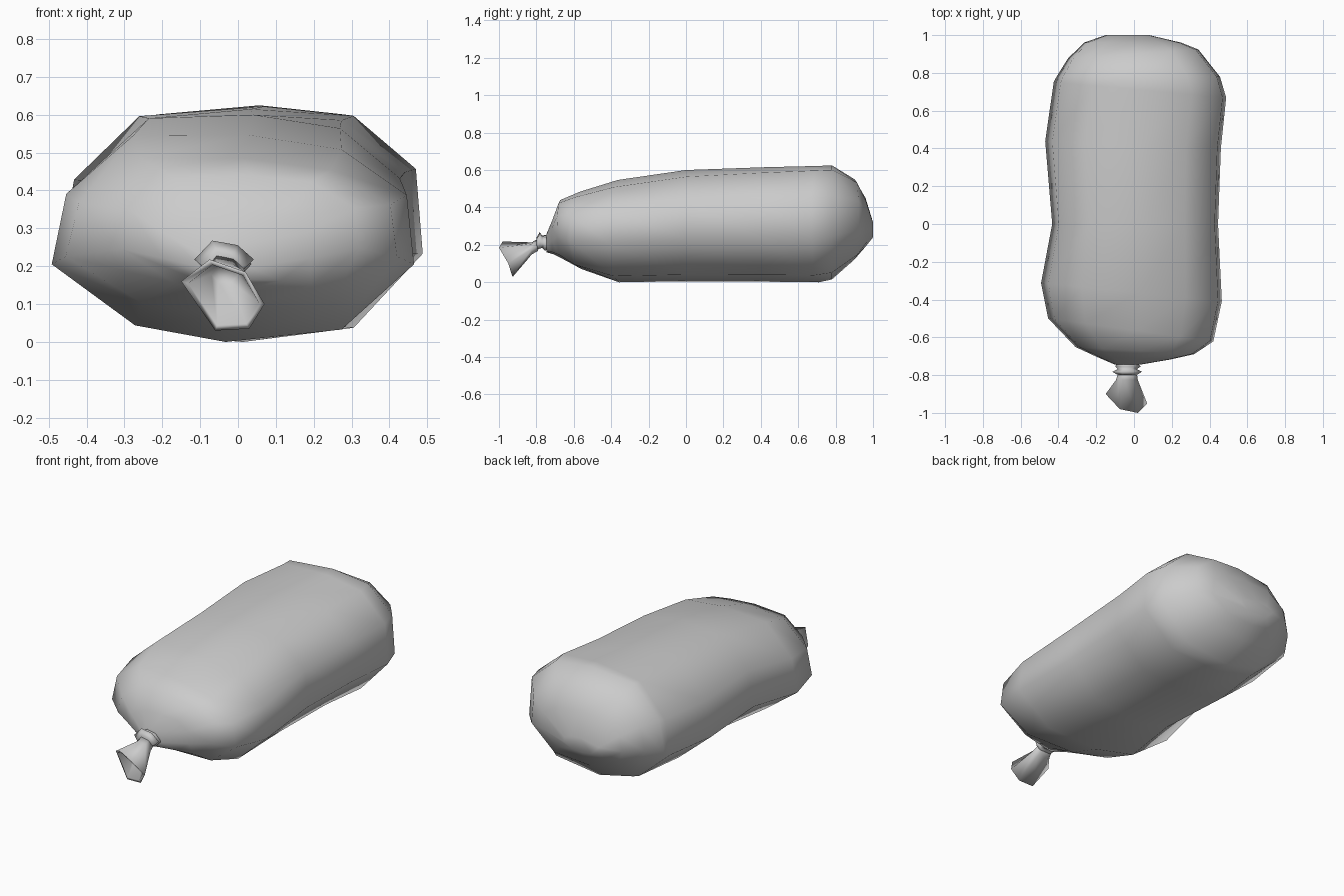
import bpy, bmesh
from mathutils import Vector

if "Cube" in bpy.data.objects:
    bpy.data.objects.remove(bpy.data.objects["Cube"])

# normalised ten-sided cross-section of the slumped sack (x, z)
SECTION = [(-1, -.25), (-.92, .38), (-.55, .92), (.08, 1), (.6, .92),
           (.96, .47), (1, -.25), (.6, -.88), (-.04, -1), (-.54, -.84)]
HEX = [(-1, -.1), (-.4, .95), (.45, .7), (1, -.1), (.5, -.9), (-.5, -.9)]


def ring(section, y, xl, xr, zb, zt, skew=0, droop=0):
    """Section scaled into a box; skew turns it in plan, droop tilts its top."""
    cx, cz, rx, rz = (xl + xr) / 2, (zb + zt) / 2, (xr - xl) / 2, (zt - zb) / 2
    return [Vector((cx + x * rx, y + skew * x * rx,
                    cz + z * rz - droop * (x - .08) * max(z, 0))) for x, z in section]


def loft(name, rings, cap_start=False, cap_end=False):
    bm = bmesh.new()
    rows = [[bm.verts.new(p) for p in r] for r in rings]
    n = len(rows[0])
    for a, b in zip(rows, rows[1:]):
        for i in range(n):
            j = (i + 1) % n
            bm.faces.new((a[i], a[j], b[j], b[i]))
    if cap_start:
        bm.faces.new(rows[0])
    if cap_end:
        bm.faces.new(rows[-1])
    bmesh.ops.recalc_face_normals(bm, faces=bm.faces)
    for f in bm.faces:
        f.smooth = True
    me = bpy.data.meshes.new(name)
    bm.to_mesh(me)
    bm.free()
    ob = bpy.data.objects.new(name, me)
    bpy.context.collection.objects.link(ob)
    return ob


# filled sack body: y, left, right, bottom, top, plan skew, top droop
body = [(-.745, -.10, .03, .16, .26), (-.71, -.20, .19, .15, .34, -.04),
        (-.67, -.31, .32, .13, .44, -.06, .01), (-.56, -.455, .42, .07, .485, -.14, .03),
        (-.36, -.492, .465, .0, .547, -.10, .035), (0, -.433, .445, .005, .60, 0, .025),
        (.42, -.47, .46, .003, .615, -.04, .01), (.71, -.425, .488, .0, .622, -.09),
        (.78, -.41, .455, .015, .625), (.90, -.35, .34, .12, .55, .07),
        (.96, -.265, .25, .19, .45), (1.0, -.15, .08, .24, .32)]
loft("sack_body", [ring(SECTION, *r) for r in body], True, True)

# twisted tie around the neck
tie = [(-.735, -.09, .02, .17, .25), (-.755, -.10, .035, .165, .255),
       (-.768, -.085, .015, .18, .25), (-.782, -.115, .042, .175, .27),
       (-.80, -.085, .015, .165, .24)]
loft("neck_tie", [ring(HEX, *r) for r in tie], True, True)

# flared open mouth with a thin wall
rim = [Vector(p) for p in [(-.15, -.90, .16), (-.075, -.98, .218), (.02, -1, .185),
                           (.07, -.95, .10), (.03, -.93, .035), (-.06, -.925, .03)]]
centre = sum(rim, Vector()) / 6
neck = ring(HEX, -.79, -.085, .015, .165, .235)
waist = ring(HEX, -.825, -.095, .02, .145, .215)
inner_rim = [p.lerp(centre, .15) for p in rim]
inner_end = ring(HEX, -.83, -.07, 0, .155, .205)
loft("sack_mouth", [neck, waist, rim, inner_rim, inner_end], True, True)
